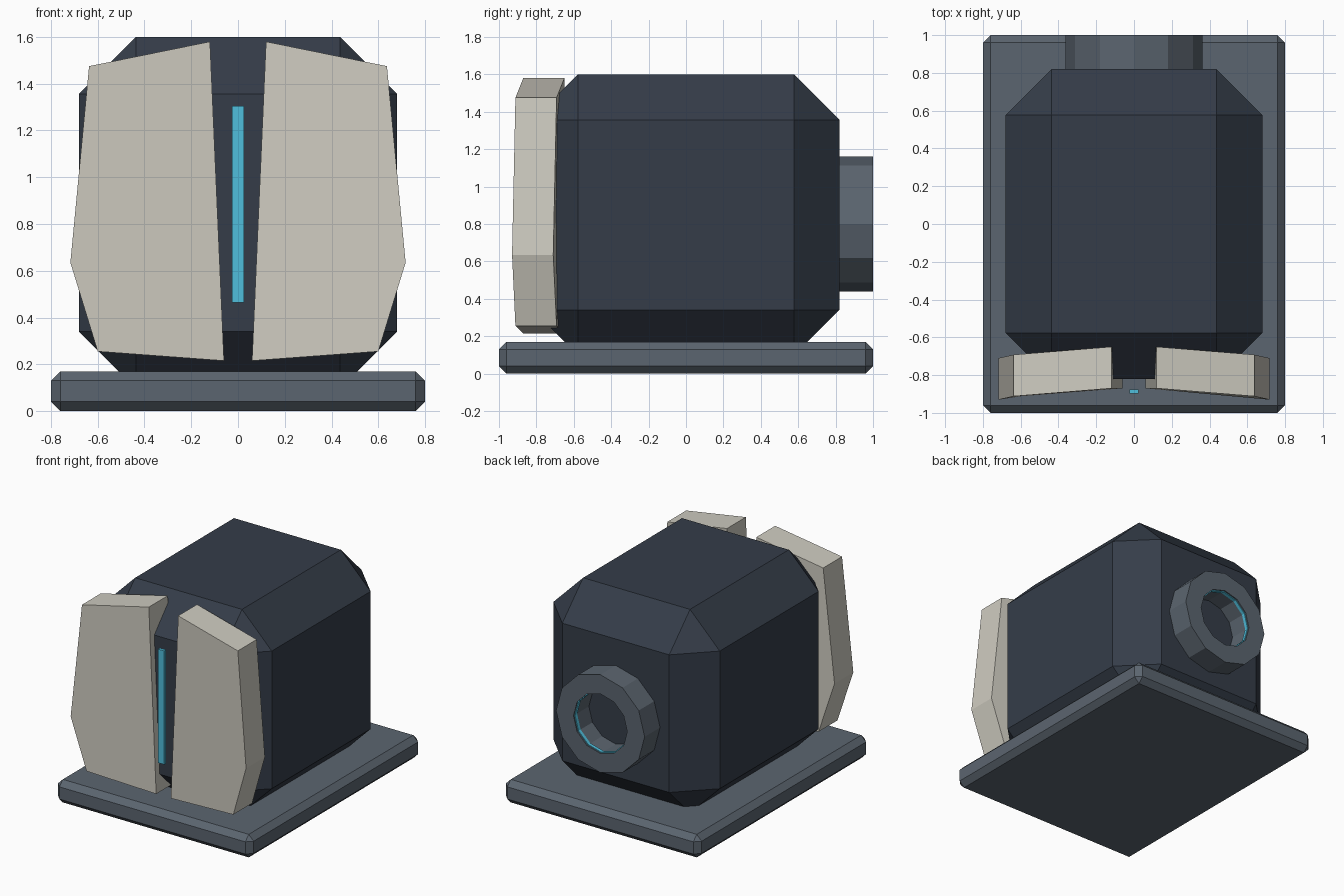
import bpy, bmesh
from math import sin, cos, pi

if "Cube" in bpy.data.objects:
    bpy.data.objects.remove(bpy.data.objects["Cube"])


def material(name, rgb):
    m = bpy.data.materials.new(name)
    m.diffuse_color = (*rgb, 1)
    m.use_nodes = True
    m.node_tree.nodes["Principled BSDF"].inputs["Base Color"].default_value = m.diffuse_color
    return m


SLATE = material("dark_slate", (0.035, 0.046, 0.066))
STEEL = material("steel_grey", (0.105, 0.13, 0.16))
IVORY = material("ivory", (0.62, 0.60, 0.53))
CYAN = material("cyan_glow", (0.08, 0.52, 0.72))


def finish(bm, name, mat):
    bmesh.ops.recalc_face_normals(bm, faces=bm.faces)
    mesh = bpy.data.meshes.new(name)
    bm.to_mesh(mesh)
    bm.free()
    mesh.materials.append(mat)
    obj = bpy.data.objects.new(name, mesh)
    bpy.context.collection.objects.link(obj)
    return obj


def box(name, lo, hi, mat, chamfer=0):
    bm = bmesh.new()
    bmesh.ops.create_cube(bm, size=1)
    for v in bm.verts:
        v.co = [l + (c + 0.5) * (h - l) for c, l, h in zip(v.co, lo, hi)]
    if chamfer:
        bmesh.ops.bevel(bm, geom=bm.edges[:], offset=chamfer, segments=1,
                        affect='EDGES', profile=0.5)
    return finish(bm, name, mat)


def tube(name, r_out, r_in, y0, y1, z, mat, sides=12):
    # Sweep a rectangular section around the y axis
    bm = bmesh.new()
    section = [(r_out, y0), (r_out, y1), (r_in, y1), (r_in, y0)]
    rings = []
    for i in range(sides):
        a = 2 * pi * i / sides
        rings.append([bm.verts.new((r * cos(a), y, z + r * sin(a))) for r, y in section])
    for i in range(sides):
        p, q = rings[i], rings[(i + 1) % sides]
        for j in range(4):
            k = (j + 1) % 4
            bm.faces.new((p[j], p[k], q[k], q[j]))
    return finish(bm, name, mat)


def panel(name, side):
    # Five-sided slab, swept forward towards its outer edge: x, front y, z
    outline = [(0.12, -0.87, 1.58), (0.637, -0.912, 1.475), (0.717, -0.93, 0.635),
               (0.60, -0.912, 0.255), (0.06, -0.87, 0.215)]
    bm = bmesh.new()
    front = [bm.verts.new((side * x, y, z)) for x, y, z in outline]
    back = [bm.verts.new((side * x, y + 0.22, z)) for x, y, z in outline]
    bm.faces.new(front)
    bm.faces.new(back[::-1])
    for i in range(5):
        j = (i + 1) % 5
        bm.faces.new((front[i], front[j], back[j], back[i]))
    return finish(bm, name, IVORY)


# Base plate and main housing
box("base_plate", (-0.8, -1, 0), (0.8, 1, 0.17), STEEL, 0.04)
box("main_housing", (-0.68, -0.82, 0.097), (0.68, 0.82, 1.6), SLATE, 0.243)

# Pair of front armour panels
for label, side in (("left", -1), ("right", 1)):
    panel(label + "_front_panel", side)

# Light strip between the panels
box("front_light_strip", (-0.025, -0.897, 0.465), (0.025, -0.875, 1.305), CYAN)

# Rear port with thin lit ring just inside its rim
tube("rear_port", 0.362, 0.22, 0.80, 1.0, 0.80, STEEL)
tube("rear_port_light", 0.23, 0.214, 0.965, 0.99, 0.80, CYAN)
